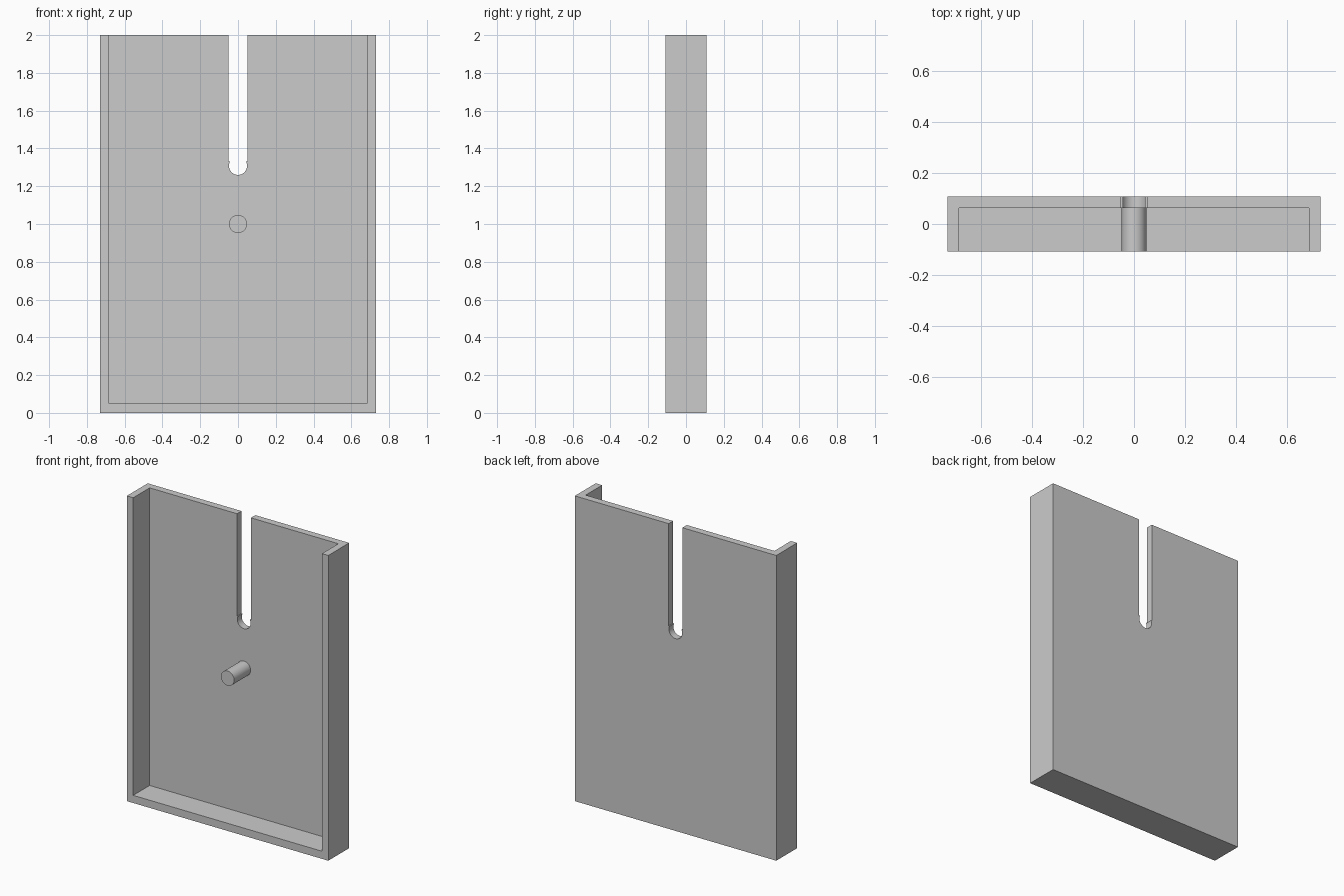
import bpy, bmesh
from math import sin, cos, pi, asin

if "Cube" in bpy.data.objects:
    bpy.data.objects.remove(bpy.data.objects["Cube"])

W, D, H, T = 0.73, 0.108, 2.0, 0.046   # half width, half depth, height, wall
R = 0.048                              # slot end and pin radius


def prism(name, profile, y0, y1):
    """Extrude an (x, z) profile from y0 to y1."""
    bm = bmesh.new()
    face = bm.faces.new([bm.verts.new((x, y0, z)) for x, z in profile])
    ext = bmesh.ops.extrude_face_region(bm, geom=[face])
    verts = [g for g in ext["geom"] if isinstance(g, bmesh.types.BMVert)]
    bmesh.ops.translate(bm, verts=verts, vec=(0, y1 - y0, 0))
    bmesh.ops.recalc_face_normals(bm, faces=bm.faces[:])
    mesh = bpy.data.meshes.new(name)
    bm.to_mesh(mesh)
    bm.free()
    obj = bpy.data.objects.new(name, mesh)
    bpy.context.collection.objects.link(obj)
    return obj


def rect(hw, z0, z1):
    return [(-hw, z0), (hw, z0), (hw, z1), (-hw, z1)]


def arc(cz, a0, a1, n):
    return [(R * cos(a0 + (a1 - a0) * i / n), cz + R * sin(a0 + (a1 - a0) * i / n))
            for i in range(n + 1)]


def smooth(obj):
    bpy.ops.object.select_all(action='DESELECT')
    bpy.context.view_layer.objects.active = obj
    obj.select_set(True)
    bpy.ops.object.shade_smooth_by_angle(angle=pi / 6)


# Tray: open at the front and top, with a slot through the back
tray = prism("tray", rect(W, 0, H), -D, D)
cavity = prism("cavity_cutter", rect(W - T, 0.05, H + 0.2), -D - 0.2, D - T)

# Slot: straight sides with a slightly narrower round end
cz, neck = 1.308, 1.33
a = asin((neck - cz) / R)
profile = arc(cz, pi - a, 2 * pi + a, 24)
profile += [(0.05, neck), (0.05, H + 0.2), (-0.05, H + 0.2), (-0.05, neck)]
slot = prism("slot_cutter", profile, 0, D + 0.2)

for cutter in (cavity, slot):
    mod = tray.modifiers.new("cut", 'BOOLEAN')
    mod.operation, mod.solver, mod.object = 'DIFFERENCE', 'EXACT', cutter
    bpy.context.view_layer.objects.active = tray
    bpy.ops.object.modifier_apply(modifier=mod.name)
    bpy.data.objects.remove(cutter)
smooth(tray)

# Pin standing on the inside of the back
pin = prism("pin", arc(1.0, 0, 2 * pi, 32)[:-1], -D, D - T)
smooth(pin)
